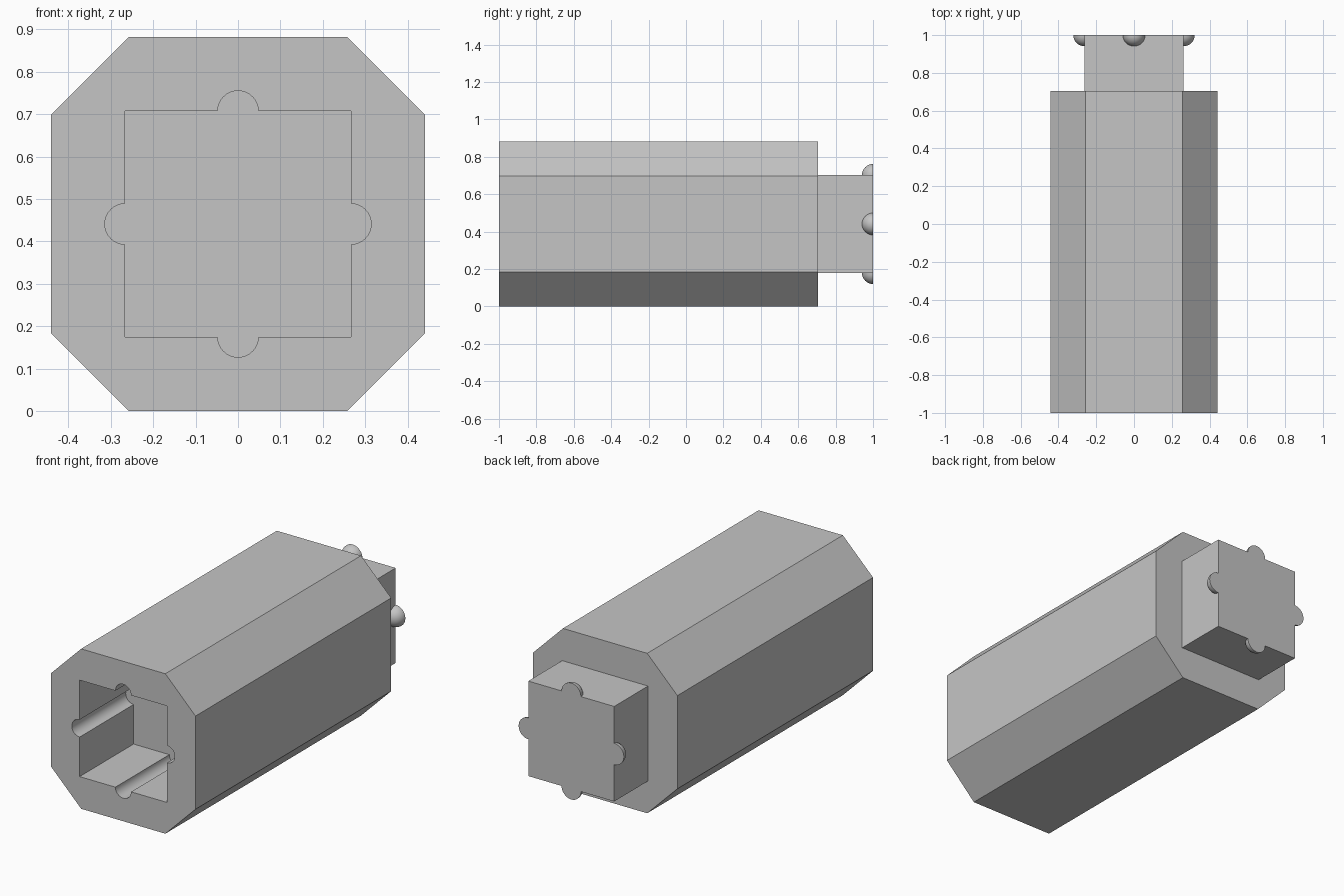
import bpy, bmesh, math
from mathutils import Matrix, Vector

MID = 0.441          # height of the long axis
SHOULDER = 0.705     # rear end of the octagonal body
WALL, PLUG = 0.266, 0.262

cube = bpy.data.objects.get("Cube")
if cube:
    bpy.data.objects.remove(cube, do_unlink=True)

grey = bpy.data.materials.new("light grey")
grey.use_nodes = True
grey.diffuse_color = (0.56, 0.56, 0.56, 1)
grey.node_tree.nodes["Principled BSDF"].inputs["Base Color"].default_value = grey.diffuse_color


def make_object(name, bm):
    bmesh.ops.recalc_face_normals(bm, faces=bm.faces)
    mesh = bpy.data.meshes.new(name)
    bm.to_mesh(mesh)
    bm.free()
    mesh.materials.append(grey)
    obj = bpy.data.objects.new(name, mesh)
    bpy.context.collection.objects.link(obj)
    return obj


def prism(name, profile, y0, y1):
    """Extrude a profile in x and z along y."""
    bm = bmesh.new()
    face = bm.faces.new([bm.verts.new((x, y0, MID + z)) for x, z in profile])
    new = bmesh.ops.extrude_face_region(bm, geom=[face])["geom"]
    verts = [v for v in new if isinstance(v, bmesh.types.BMVert)]
    bmesh.ops.translate(bm, verts=verts, vec=(0, y1 - y0, 0))
    return make_object(name, bm)


def four_fold(points):
    """Repeat one side of a profile on all four sides."""
    turns = [(1, 0), (0, 1), (-1, 0), (0, -1)]
    return [(x * c - z * s, x * s + z * c) for c, s in turns for x, z in points]


def combine(target, tool, operation):
    mod = target.modifiers.new(operation.lower(), "BOOLEAN")
    mod.operation, mod.object, mod.solver = operation, tool, "EXACT"
    bpy.context.view_layer.objects.active = target
    bpy.ops.object.modifier_apply(modifier=mod.name)
    bpy.data.objects.remove(tool, do_unlink=True)


# Octagonal body
body = prism("octagonal_body", four_fold([(MID, -0.257), (MID, 0.257)]), -1, SHOULDER)

# Square socket with a round groove in each wall
angles = [math.radians(-90 + 180 * i / 16) for i in range(17)]
groove = [(WALL + 0.048 * math.cos(a), 0.048 * math.sin(a)) for a in angles]
socket = prism("socket_cutter", four_fold([(WALL, -WALL)] + groove), -1.1, -0.53)
socket.hide_render = True
combine(body, socket, "DIFFERENCE")

# Square plug with a locking bump on each side
plug = prism("rear_plug", four_fold([(PLUG, -PLUG)]), SHOULDER - 0.01, 1.1)
for i in range(4):
    a = math.radians(90 * i)
    centre = Vector((PLUG * math.cos(a), 1, MID + PLUG * math.sin(a)))
    bm = bmesh.new()
    bmesh.ops.create_uvsphere(bm, u_segments=32, v_segments=16, radius=0.059,
                              matrix=Matrix.Translation(centre))
    combine(plug, make_object("bump", bm), "UNION")

# Trim the plug and bumps to one flat end face
bm = bmesh.new()
bm.from_mesh(plug.data)
cut = bmesh.ops.bisect_plane(bm, geom=bm.verts[:] + bm.edges[:] + bm.faces[:], dist=1e-5,
                             plane_co=(0, 1, 0), plane_no=(0, 1, 0), clear_outer=True)
rim = [e for e in cut["geom_cut"] if isinstance(e, bmesh.types.BMEdge)]
bmesh.ops.contextual_create(bm, geom=rim)
bmesh.ops.recalc_face_normals(bm, faces=bm.faces)
bm.to_mesh(plug.data)
bm.free()

# Smooth the round parts and keep the edges sharp
for obj in (body, plug):
    bpy.ops.object.select_all(action="DESELECT")
    obj.select_set(True)
    bpy.context.view_layer.objects.active = obj
    bpy.ops.object.shade_smooth_by_angle(angle=math.radians(30))
